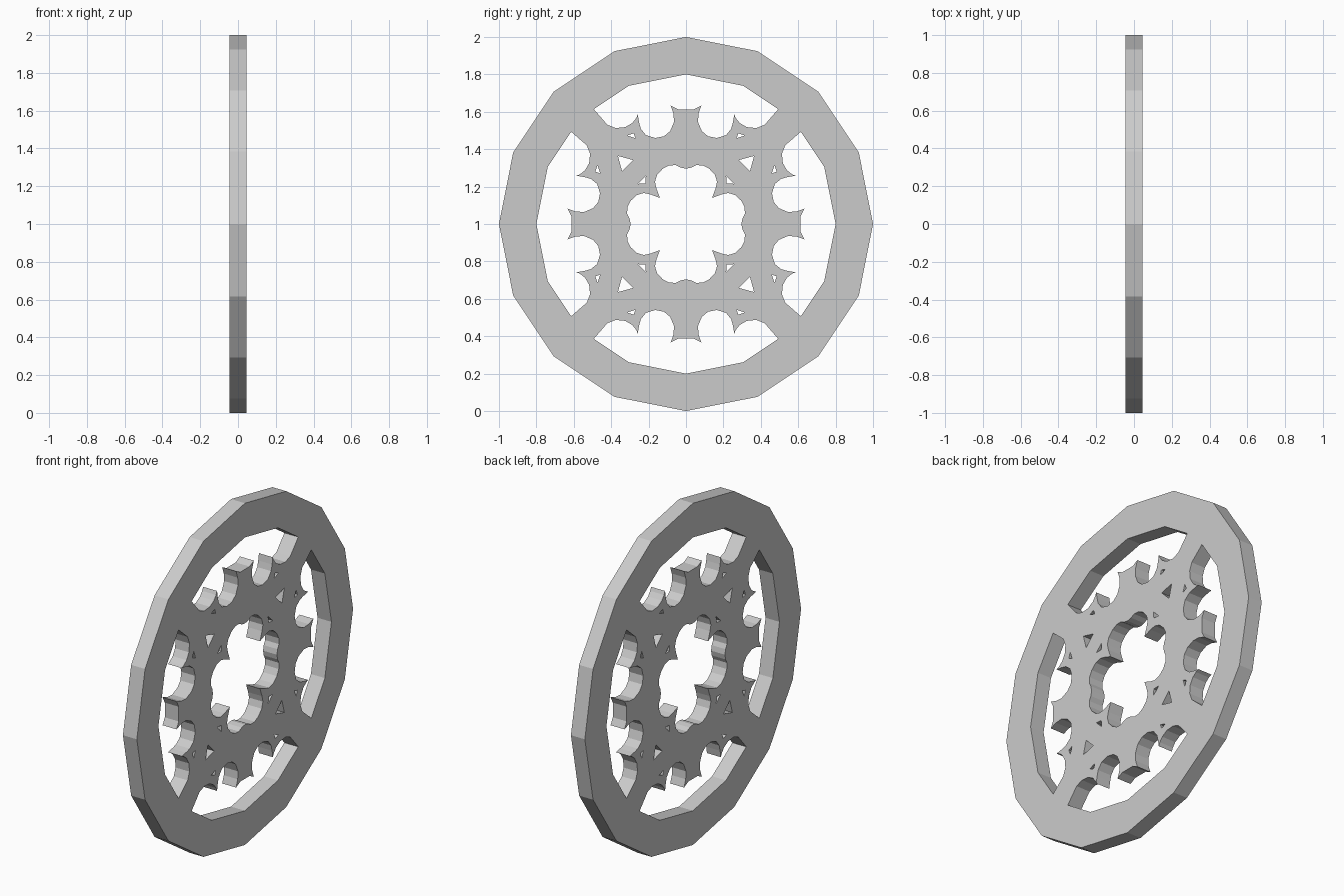
import bpy, bmesh
from math import sin, cos, tau, pi

if "Cube" in bpy.data.objects:
    bpy.data.objects.remove(bpy.data.objects["Cube"])

HALF_DEPTH = 0.045


def turn(pts, k):
    """Rotate a 2D outline by k quarter turns."""
    for _ in range(k):
        pts = [(-v, u) for u, v in pts]
    return pts


def mirror_x(pts):
    """Half outline (centre outwards, u >= 0) -> whole outline."""
    return [p for p in pts] + [(-u, v) for u, v in reversed(pts) if u > 1e-6]


def swap(pts):
    return [(v, u) for u, v in pts]


# Outer edge of the rim: 16 sides
rim = [(cos(tau * i / 16), sin(tau * i / 16)) for i in range(16)]

# Window between two spokes: rim side, spoke edge, scalloped edge, centre tooth
window_half = [(0, 0.8), (0.306, 0.739), (0.493, 0.614), (0.42, 0.53),
               (0.375, 0.513), (0.325, 0.518), (0.287, 0.54), (0.267, 0.565),
               (0.258, 0.585), (0.251, 0.545), (0.242, 0.51), (0.214, 0.475),
               (0.165, 0.46), (0.118, 0.469), (0.085, 0.496), (0.064, 0.545),
               (0.067, 0.59), (0.082, 0.633), (0.043, 0.613)]
window = mirror_x(window_half)

# Foiled centre opening: one eighth, mirrored about the diagonal, turned four times
lobe = [(0, 0.296), (0.03, 0.302), (0.055, 0.315), (0.09, 0.313), (0.125, 0.295),
        (0.155, 0.262), (0.166, 0.225), (0.158, 0.19), (0.139, 0.139)]
quarter = lobe + swap(lobe)[-2:0:-1]
centre = []
for k in range(4):
    centre += turn(quarter, -k % 4)

# Small piercings beside each spoke
large_tri = [(0.364, 0.364), (0.283, 0.342), (0.342, 0.278)]
large_tri = [(0.364, 0.364), (0.283, 0.342), (0.342, 0.283)]
inner_tri = [(0.256, 0.215), (0.215, 0.256), (0.217, 0.217)]
outer_tri = [(0.28, 0.485), (0.313, 0.473), (0.27, 0.458)]

outlines = [rim, centre]
for k in range(4):
    for hole in (window, large_tri, inner_tri, outer_tri, swap(outer_tri)):
        outlines.append(turn(hole, k))

# Pierced wheel plate extruded from its outlines
curve = bpy.data.curves.new("wheel_plate", 'CURVE')
curve.dimensions = '2D'
curve.fill_mode = 'BOTH'
curve.extrude = HALF_DEPTH
for pts in outlines:
    s = curve.splines.new('POLY')
    s.points.add(len(pts) - 1)
    for p, (u, v) in zip(s.points, pts):
        p.co = (u, v, 0, 1)
    s.use_cyclic_u = True
plate = bpy.data.objects.new("wheel_plate", curve)
plate.rotation_euler = (pi / 2, 0, pi / 2)
plate.location = (0, 0, 1)
bpy.context.collection.objects.link(plate)
bpy.context.view_layer.objects.active = plate
plate.select_set(True)
bpy.ops.object.convert(target='MESH')

# Weld the faces and walls into one closed solid
plate = bpy.context.object
bm = bmesh.new()
bm.from_mesh(plate.data)
bmesh.ops.remove_doubles(bm, verts=bm.verts, dist=1e-4)
bmesh.ops.recalc_face_normals(bm, faces=bm.faces)
for f in bm.faces:
    f.smooth = False
bm.to_mesh(plate.data)
bm.free()
